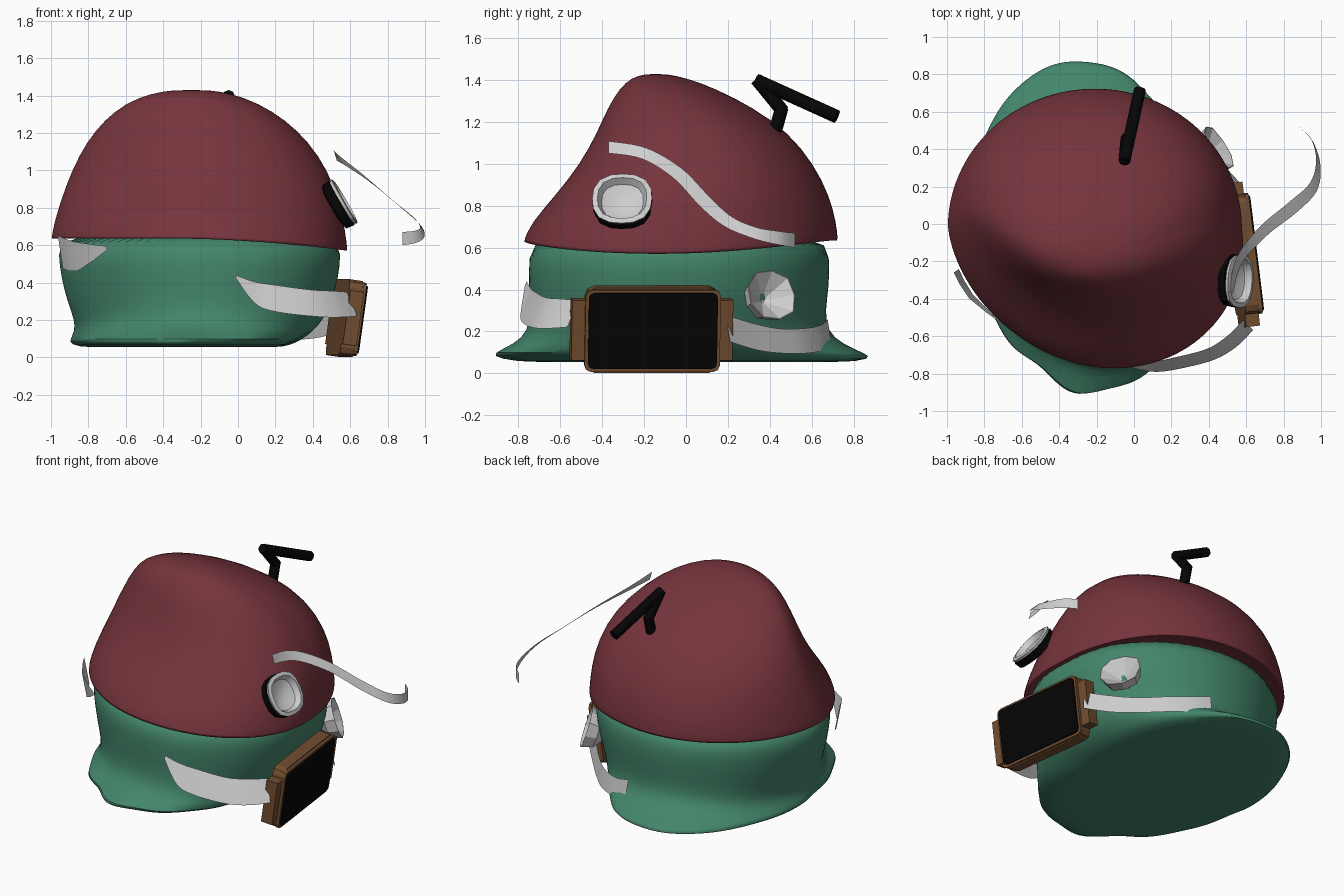
import bpy, bmesh, math
from math import sin, cos, pi, radians
from mathutils import Vector, Matrix, Euler

cube = bpy.data.objects.get("Cube")
if cube:
    bpy.data.objects.remove(cube)


def material(name, color):
    m = bpy.data.materials.new(name)
    m.use_nodes = True
    m.diffuse_color = (*color, 1)
    m.node_tree.nodes["Principled BSDF"].inputs["Base Color"].default_value = (*color, 1)
    return m


RED = material("dark red", (0.18, 0.034, 0.045))
GREEN = material("sea green", (0.056, 0.235, 0.145))
WHITE = material("pale grey", (0.62, 0.62, 0.62))
BROWN = material("brown", (0.17, 0.075, 0.029))
BLACK = material("black", (0.0015, 0.0015, 0.0015))


def finish(name, bm, mat, smooth=None):
    bmesh.ops.recalc_face_normals(bm, faces=bm.faces)
    me = bpy.data.meshes.new(name)
    bm.to_mesh(me)
    bm.free()
    ob = bpy.data.objects.new(name, me)
    bpy.context.collection.objects.link(ob)
    me.materials.append(mat)
    if smooth:
        bpy.ops.object.select_all(action='DESELECT')
        ob.select_set(True)
        bpy.context.view_layer.objects.active = ob
        bpy.ops.object.shade_smooth_by_angle(angle=radians(smooth))
    return ob


def loft(name, rings, mat, smooth=None, start=True, end=True):
    """Skin closed rings of points, with optional end faces."""
    bm = bmesh.new()
    vs = [[bm.verts.new(p) for p in r] for r in rings]
    n = len(rings[0])
    for a, b in zip(vs, vs[1:]):
        for i in range(n):
            j = (i + 1) % n
            bm.faces.new((a[i], a[j], b[j], b[i]))
    if start:
        bm.faces.new(vs[0])
    if end:
        bm.faces.new(vs[-1])
    return finish(name, bm, mat, smooth)


def dome_ring(level, lift, wobble, n=64):
    """Rounded cross-section from its height and its four extents."""
    z, left, right, front, back = level
    c = Vector(((left + right) / 2, (front + back) / 2))
    ring = []
    for i in range(n):
        t = 2 * pi * i / n
        r = 1 - (0.07 * sin(2 * t) if sin(t) < 0 else 0)
        r *= 1 + wobble(z, t) * (sin(7 * t) + 0.8 * sin(11 * t + 1))
        x = c.x + r * cos(t) * (right - left) / 2
        y = c.y + r * sin(t) * (back - front) / 2
        ring.append((x, y, z + lift(z, t)))
    return ring


def dome(name, levels, mat, lift=lambda z, t: 0, wobble=lambda z, t: 0):
    ob = loft(name, [dome_ring(l, lift, wobble) for l in levels], mat, 60)
    ob.modifiers.new("smooth", 'SUBSURF').levels = 1
    ob.modifiers["smooth"].render_levels = 1
    return ob


# Lower body with a flared foot, wavy at the front
dome("body", [
    (.075, -.5, -.05, -.35, .35), (.045, -.8, .2, -.7, .74),
    (.07, -.9, .29, -.88, .9), (.095, -.9, .34, -.91, .86),
    (.14, -.875, .4, -.81, .75), (.2, -.875, .45, -.75, .675),
    (.3, -.915, .495, -.735, .665), (.42, -.945, .53, -.745, .685),
    (.55, -.965, .545, -.745, .685), (.68, -.95, .53, -.72, .67)],
    GREEN, wobble=lambda z, t: (.018 if sin(t) < 0 else .004) * max(0, min(1, (.17 - z) / .07)))

# Leaning cap, its rim dipping on one side
dome("cap", [
    (.67, -.94, .53, -.72, .67), (.63, -.995, .575, -.765, .72),
    (.635, -1, .58, -.77, .727), (.72, -.985, .568, -.735, .718),
    (.85, -.945, .54, -.62, .685), (1.0, -.89, .475, -.5, .61),
    (1.15, -.812, .375, -.42, .49), (1.27, -.715, .25, -.37, .32),
    (1.36, -.6, .105, -.315, .14), (1.412, -.465, -.04, -.26, .0),
    (1.43, -.34, -.16, -.19, -.1)],
    RED, lift=lambda z, t: -.065 * max(0, cos(t + .15)) ** 2 * max(0, min(1, (1 - z) / .36)))


def spline(points, steps):
    """Smooth path through tuples of any length."""
    p = [points[0]] + points + [points[-1]]
    out = []
    for a, b, c, d in zip(p, p[1:], p[2:], p[3:]):
        for s in range(steps):
            t = s / steps
            out.append([.5 * (2 * B + (C - A) * t + (2 * A - 5 * B + 4 * C - D) * t * t
                              + (3 * B - A - 3 * C + D) * t ** 3)
                        for A, B, C, D in zip(a, b, c, d)])
    return out + [list(points[-1])]


def ribbon(name, points, across, steps=6):
    """Flat band; each point is x, y, z, width, and across gives its width direction."""
    bm = bmesh.new()
    rows = []
    path = spline(points, steps)
    for i, (x, y, z, w) in enumerate(path):
        side = Vector(across(i / (len(path) - 1))).normalized()
        mid = Vector((x, y, z))
        rows.append([bm.verts.new(mid + side * w * s) for s in (-.5, .5)])
    for a, b in zip(rows, rows[1:]):
        bm.faces.new((a[0], b[0], b[1], a[1]))
    return finish(name, bm, WHITE, 30)


def twist(t):
    """Width direction of the loose ribbon, upright at its far end."""
    k = sin(pi * min(1, t * 1.15))
    return (-.5 * k - .3 * (1 - t), .7 * k, 1 - .4 * k)


ribbon("loose_ribbon", [
    (.52, -.37, 1.08, .06), (.56, -.2, 1.05, .065), (.69, -.04, .955, .075),
    (.85, .09, .82, .08), (.96, .2, .725, .07), (.985, .33, .67, .06),
    (.95, .45, .645, .065), (.88, .52, .635, .07)], twist)

# Straps around the body
ribbon("front_strap", [
    (-.01, -.765, .43, .02), (.09, -.765, .345, .13), (.2, -.75, .315, .16),
    (.4, -.7, .29, .16), (.52, -.63, .285, .16), (.61, -.54, .285, .15)],
    lambda t: (-.4 * t, .38, .93))
ribbon("back_strap", [
    (.57, .2, .215, .13), (.45, .33, .175, .13), (.34, .45, .155, .12),
    (.22, .565, .155, .12), (.08, .65, .17, .12), (-.04, .685, .2, .12)],
    lambda t: (-.1, -.15, 1))
ribbon("left_strap", [
    (-.95, -.25, .565, .18), (-.87, -.39, .54, .16), (-.7, -.535, .585, .02)],
    lambda t: (-.15, -.1, 1), steps=2)


def box(name, center, size, mat, frame, bevel=0):
    bm = bmesh.new()
    bmesh.ops.create_cube(bm, size=1)
    bmesh.ops.scale(bm, vec=size, verts=bm.verts)
    if bevel:
        edges = [e for e in bm.edges
                 if abs(e.verts[0].co.x - e.verts[1].co.x) > size[0] / 2]
        bmesh.ops.bevel(bm, geom=edges, offset=bevel, segments=2, profile=.5, affect='EDGES')
    bmesh.ops.translate(bm, vec=center, verts=bm.verts)
    bmesh.ops.transform(bm, matrix=frame, verts=bm.verts)
    return finish(name, bm, mat)


# Tilted square device with a dark screen
tilt = Matrix.Translation((.57, -.165, .21)) @ Euler((0, radians(8), radians(7))).to_matrix().to_4x4()
box("device_case", (0, 0, 0), (.075, .64, .41), BROWN, tilt, .045)
box("device_bezel", (.045, 0, 0), (.02, .65, .395), BROWN, tilt, .03)
box("device_screen", (.057, 0, 0), (.015, .62, .365), BLACK, tilt, .025)
for side, s in (("left", 1), ("right", -1)):
    box("device_lug_" + side, (0, s * .345, 0), (.075, .085, .29), BROWN, tilt)


def cup_ring(frame, r, z, n):
    """Slightly squared ring in a local frame."""
    pts = []
    for i in range(n):
        t = 2 * pi * i / n
        k = r * (1 + .08 * sin(2 * t) ** 2)
        pts.append(frame @ Vector((k * cos(t), .95 * k * sin(t), z)))
    return pts


def facing(center, direction):
    return Matrix.Translation(center) @ Vector(direction).to_track_quat('Z', 'Y').to_matrix().to_4x4()


# Upper cup: pale rim and bowl in a black holder
f = facing((.57, -.305, .835), (.86, -.05, .5))
loft("upper_cup", [cup_ring(f, r, z, 16) for r, z in
     ((.135, -.025), (.143, .0), (.118, .005), (.1, -.03), (.04, -.055))], WHITE, 30, start=False)
loft("upper_cup_holder", [cup_ring(f, r, z, 16) for r, z in
     ((.1, -.075), (.138, -.065), (.144, -.02), (.136, -.015))], BLACK, 30, end=False)

# Lower cup: open faceted cone
f = facing((.455, .41, .375), (.8, .5, .3))
loft("lower_cup", [cup_ring(f, r, z, 9) for r, z in
     ((.06, -.11), (.11, -.07), (.13, .0), (.126, .0), (.01, -.09))], WHITE)

# Bent antenna
curve = bpy.data.curves.new("antenna", 'CURVE')
curve.dimensions = '3D'
curve.bevel_depth = .032
curve.bevel_resolution = 2
curve.use_fill_caps = True
bends = [(-.04, .43, 1.17), (-.04, .455, 1.26), (-.05, .345, 1.395), (.03, .71, 1.23)]
for ends in zip(bends, bends[1:]):
    bar = curve.splines.new('POLY')
    bar.points.add(1)
    reach = (Vector(ends[1]) - Vector(ends[0])).normalized() * .012
    bar.points[0].co = (*(Vector(ends[0]) - reach), 1)
    bar.points[1].co = (*(Vector(ends[1]) + reach), 1)
curve.materials.append(BLACK)
bpy.context.collection.objects.link(bpy.data.objects.new("antenna", curve))
